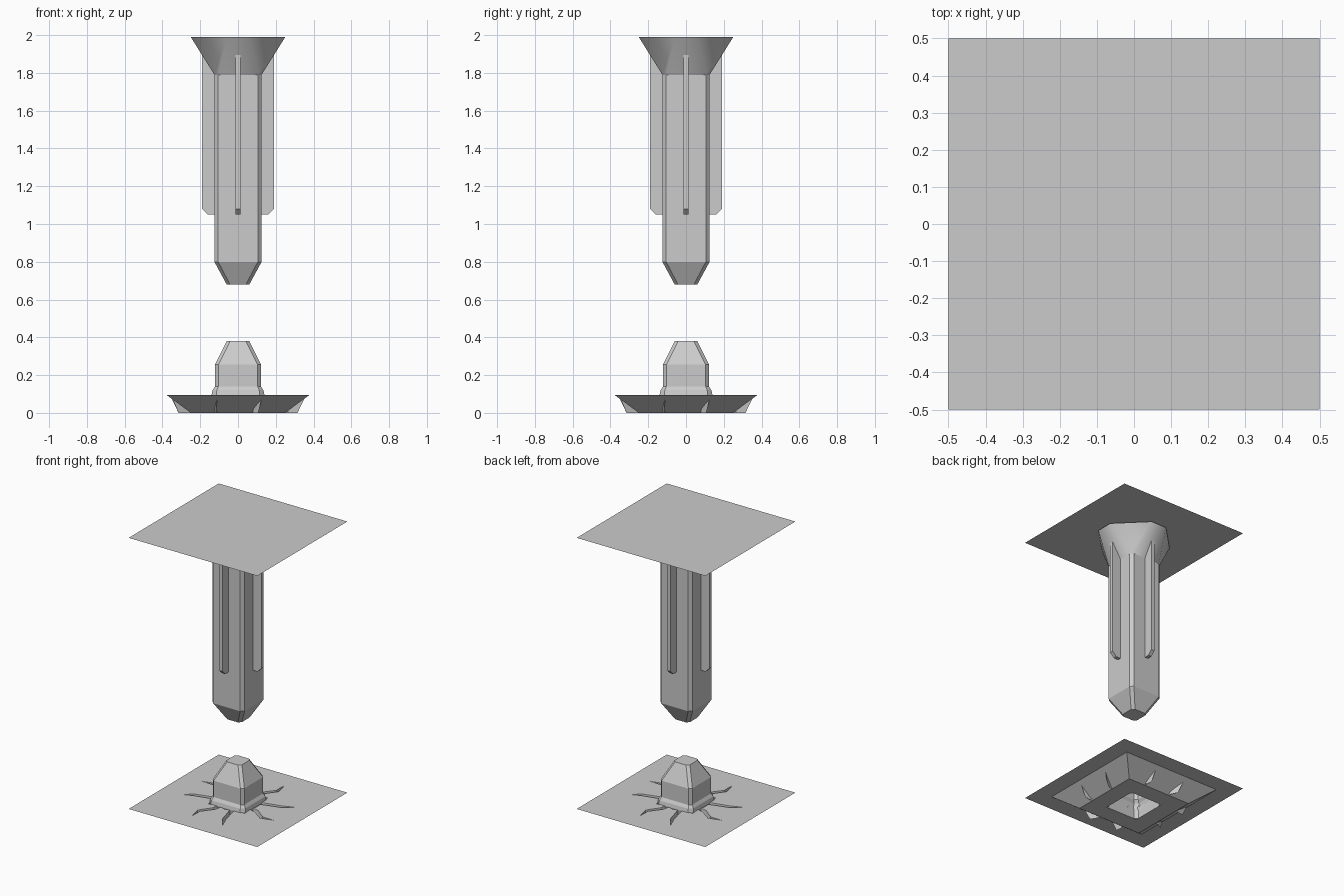
import bpy, bmesh, math
from mathutils import Matrix, Vector

if "Cube" in bpy.data.objects:
    bpy.data.objects.remove(bpy.data.objects["Cube"])


def finish(bm, name, smooth=False, up=False):
    bmesh.ops.recalc_face_normals(bm, faces=bm.faces)
    if up:  # open floor sheet: make its big faces look upward
        bm.normal_update()
        if sum(f.normal.z * f.calc_area() for f in bm.faces) < 0:
            bmesh.ops.reverse_faces(bm, faces=bm.faces)
    me = bpy.data.meshes.new(name)
    bm.to_mesh(me)
    bm.free()
    ob = bpy.data.objects.new(name, me)
    bpy.context.collection.objects.link(ob)
    if smooth:
        for p in me.polygons:
            p.use_smooth = True
        me.set_sharp_from_angle(angle=math.radians(50))
    return ob


def ring(a, c):
    """Square of half width a with corners cut at c (c = a is a plain square)."""
    if c >= a:
        return [(a, -a), (a, a), (-a, a), (-a, -a)]
    return [(a, -c), (a, c), (c, a), (-c, a), (-a, c), (-a, -c), (-c, -a), (c, -a)]


def loft(name, sections, cap_first=False, cap_last=False, smooth=False):
    bm = bmesh.new()
    rings = [[bm.verts.new((x, y, z)) for x, y in ring(a, c)] for z, a, c in sections]
    for lo, hi in zip(rings, rings[1:]):
        n = len(lo)
        for i in range(n):
            bm.faces.new((lo[i], lo[(i + 1) % n], hi[(i + 1) % n], hi[i]))
    if cap_first:
        bm.faces.new(rings[0][::-1])
    if cap_last:
        bm.faces.new(rings[-1])
    return finish(bm, name, smooth)


# hanging pillar, its flared capital and the ceiling sheet
loft("pillar", [(0.68, 0.06, 0.042), (0.8, 0.125, 0.105), (1.99, 0.125, 0.105)], cap_first=True)
loft("capital", [(1.79, 0.125, 0.105), (1.99, 0.25, 0.06)], smooth=True)
bm = bmesh.new()
bm.faces.new([bm.verts.new((x, y, 2.0)) for x, y in ring(0.5, 0.5)])
finish(bm, "ceiling", up=True)

# four fins with a bevelled lower corner
FIN = [(0.12, 1.05), (0.16, 1.05), (0.19, 1.08), (0.19, 1.985), (0.12, 1.985)]
for k in range(4):
    bm = bmesh.new()
    face = bm.faces.new([bm.verts.new((x, -0.0125, z)) for x, z in FIN])
    out = bmesh.ops.extrude_face_region(bm, geom=[face])
    moved = [v for v in out["geom"] if isinstance(v, bmesh.types.BMVert)]
    bmesh.ops.translate(bm, vec=(0, 0.025, 0), verts=moved)
    bmesh.ops.rotate(bm, matrix=Matrix.Rotation(k * math.pi / 2, 3, 'Z'), verts=bm.verts)
    finish(bm, f"fin_{k + 1}")

# broken stub rising from the floor, open underneath
loft("stub", [(0.0, 0.125, 0.105), (0.095, 0.14, 0.115), (0.12, 0.135, 0.112),
              (0.14, 0.122, 0.104), (0.255, 0.122, 0.104), (0.38, 0.06, 0.042)], cap_last=True)

# square basin under the floor
loft("basin", [(0.095, 0.378, 0.378), (0.0, 0.25, 0.25), (0.0, 0.125, 0.125)])

# floor sheet with a ragged hole and eight cracks running outward
CRACKS = ([(0.14, -0.05), (0.185, -0.06), (0.265, -0.12), (0.36, -0.11)],
          [(0.14, 0.05), (0.175, 0.06), (0.275, 0.085), (0.355, 0.13)])
FLOOR = 0.095


def crack_outline(path):
    """Points along one edge, round the tip and back, each with its groove bottom."""
    pts = [Vector(p) for p in path]
    right, left = [], []
    for i, p in enumerate(pts[:-1]):
        d = (pts[i + 1] - pts[max(i - 1, 0)]).normalized()
        n = Vector((d.y, -d.x)) * (0.015 - 0.0015 * i)
        right.append((p + n, p + n * 0.15))
        left.append((p - n, p - n * 0.15))
    low_tip = pts[-2].lerp(pts[-1], (0.315 - pts[-2].x) / (pts[-1].x - pts[-2].x))
    return right + [(pts[-1], low_tip)] + left[::-1]


side = [(Vector((0.145, -0.13)),) * 2] + crack_outline(CRACKS[0])
side += [(Vector((0.15, 0.005)),) * 2] + crack_outline(CRACKS[1])
bm = bmesh.new()
top, low = [], []
for k in range(4):
    rot = Matrix.Rotation(k * math.pi / 2, 2)
    for a, b in side:
        top.append(bm.verts.new((*(rot @ a), FLOOR)))
        low.append(bm.verts.new((*(rot @ b), 0.0)))
outer = [bm.verts.new((x, y, FLOOR)) for x, y in ring(0.5, 0.5)]
edges = [bm.edges.new((vs[i - 1], vs[i])) for vs in (top, outer) for i in range(len(vs))]
bmesh.ops.triangle_fill(bm, edges=edges, use_beauty=True, normal=(0, 0, 1))
for i in range(len(top)):
    bm.faces.new((top[i - 1], top[i], low[i], low[i - 1]))
finish(bm, "cracked_floor", up=True)
